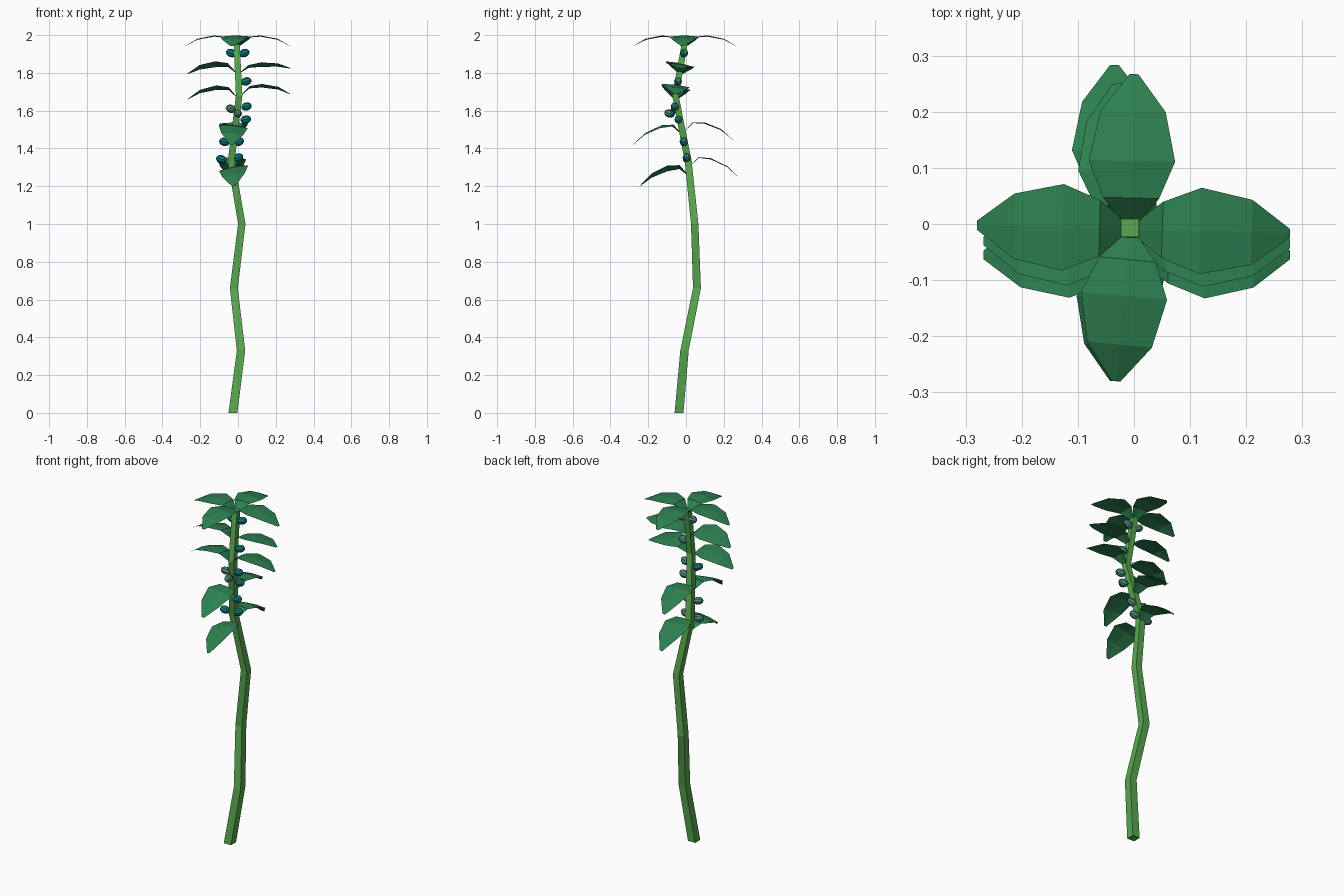
import bpy, bmesh, math
from mathutils import Vector, Matrix

if "Cube" in bpy.data.objects:
    bpy.data.objects.remove(bpy.data.objects["Cube"])


def material(name, rgb):
    m = bpy.data.materials.new(name)
    m.diffuse_color = (*rgb, 1)
    m.use_nodes = True
    m.node_tree.nodes["Principled BSDF"].inputs["Base Color"].default_value = m.diffuse_color
    return m


STEM = material("stem_green", (0.10, 0.39, 0.08))
LEAF = material("leaf_green", (0.026, 0.215, 0.08))
TEAL = material("berry_teal", (0.003, 0.19, 0.19))
PALE = material("berry_grey_green", (0.08, 0.25, 0.19))


def finish(bm, name, *mats):
    me = bpy.data.meshes.new(name)
    bm.to_mesh(me)
    bm.free()
    for m in mats:
        me.materials.append(m)
    ob = bpy.data.objects.new(name, me)
    bpy.context.collection.objects.link(ob)
    return ob


# Stem: square section swept along a crooked path, slightly tapered
path = [Vector(p) for p in [
    (-0.027, -0.037, 0), (0.016, -0.008, 0.33), (-0.022, 0.058, 0.66),
    (0.02, 0.046, 1.0), (-0.036, 0.012, 1.33), (0.006, -0.056, 1.68),
    (-0.007, -0.007, 1.955)]]

bm = bmesh.new()
rings = []
for p in path:
    h = 0.0235 - 0.0075 * p.z / 1.955
    rings.append([bm.verts.new(p + Vector((sx * h, sy * h, 0)))
                  for sx, sy in ((-1, -1), (1, -1), (1, 1), (-1, 1))])
for a, b in zip(rings, rings[1:]):
    for i in range(4):
        j = (i + 1) % 4
        bm.faces.new((a[i], a[j], b[j], b[i]))
bm.faces.new(rings[0][::-1])
bm.faces.new(rings[-1])
finish(bm, "stem", STEM)


def stem_at(z):
    for a, b in zip(path, path[1:]):
        if z <= b.z:
            return a.lerp(b, (z - a.z) / (b.z - a.z))
    return path[-1].copy()


# Leaves: arched sheets given by stations (fraction, arch height, half width)
STATIONS = [(0.03, 0.0, 0.012), (0.2, 0.044, 0.05), (0.44, 0.052, 0.077),
            (0.76, 0.036, 0.058), (1.0, 0.0, 0.008)]


def leaf(name, base_z, tip, roll=0.0, arch=1.0):
    base = stem_at(base_z)
    base.z = base_z
    along = Vector(tip) - base
    side = Vector((-along.y, along.x, 0)).normalized()
    side.z = roll
    bm = bmesh.new()
    rows = []
    for t, h, w in STATIONS:
        c = base + along * t + Vector((0, 0, h * arch))
        crease = Vector((0, 0, 0.08 * w))
        rows.append([bm.verts.new(q) for q in
                     (c - side * w - crease, c, c + side * w - crease)])
    for a, b in zip(rows, rows[1:]):
        for i in range(2):
            bm.faces.new((a[i], b[i], b[i + 1], a[i + 1]))
    finish(bm, name, LEAF)


leaves = [  # attachment height, tip, roll, arch
    (1.945, (0.278, -0.017, 1.942), 0, 1.05),
    (1.945, (-0.28, -0.002, 1.942), 0, 1.05),
    (1.945, (0.0, 0.267, 1.942), 0, 1.05),
    (1.945, (-0.032, -0.28, 1.942), 0, 1.05),
    (1.80, (0.278, -0.035, 1.825), -0.15, 0.75),
    (1.80, (-0.268, -0.03, 1.795), 0.2, 1.05),
    (1.68, (0.278, -0.055, 1.688), -0.12, 1.05),
    (1.67, (-0.268, -0.055, 1.66), 0.15, 1.2),
    (1.49, (-0.03, 0.25, 1.445), 0, 1.3),
    (1.48, (-0.035, -0.28, 1.42), -0.1, 1.3),
    (1.31, (-0.035, 0.283, 1.243), 0, 1.3),
    (1.26, (-0.022, -0.246, 1.2), 0.2, 1.3),
]
for n, args in enumerate(leaves):
    leaf(f"leaf_{n + 1}", *args)

# Berries: small ellipsoids, teal with one paler half (back or front)
berries = [  # x, y, z, direction of pale half in y
    (-0.036, -0.01, 1.905, 1), (0.033, -0.01, 1.905, 1),
    (0.043, -0.042, 1.755, 1),
    (-0.038, -0.058, 1.61, -1), (0.045, -0.058, 1.622, 1),
    (0.0, -0.087, 1.585, -1), (0.041, -0.04, 1.553, 1),
    (-0.072, -0.012, 1.435, 1), (0.004, -0.012, 1.435, 1),
    (-0.088, 0.005, 1.343, 1), (0.0, 0.004, 1.352, 1),
]
for n, (x, y, z, pale) in enumerate(berries):
    bm = bmesh.new()
    bmesh.ops.create_uvsphere(bm, u_segments=8, v_segments=6, radius=1)
    c = Vector((x, y, z))
    out = c - stem_at(z)
    out = Vector((out.x, out.y, 0.012)).normalized()
    bm.normal_update()
    rot = out.to_track_quat('Z', 'Y').to_matrix().to_4x4()
    bm.transform(Matrix.Translation(c) @ rot
                 @ Matrix.Diagonal((0.022, 0.022, 0.029, 1)))
    for f in bm.faces:
        f.material_index = int((f.calc_center_median().y - y) * pale > 0.002)
    finish(bm, f"berry_{n + 1}", TEAL, PALE)
